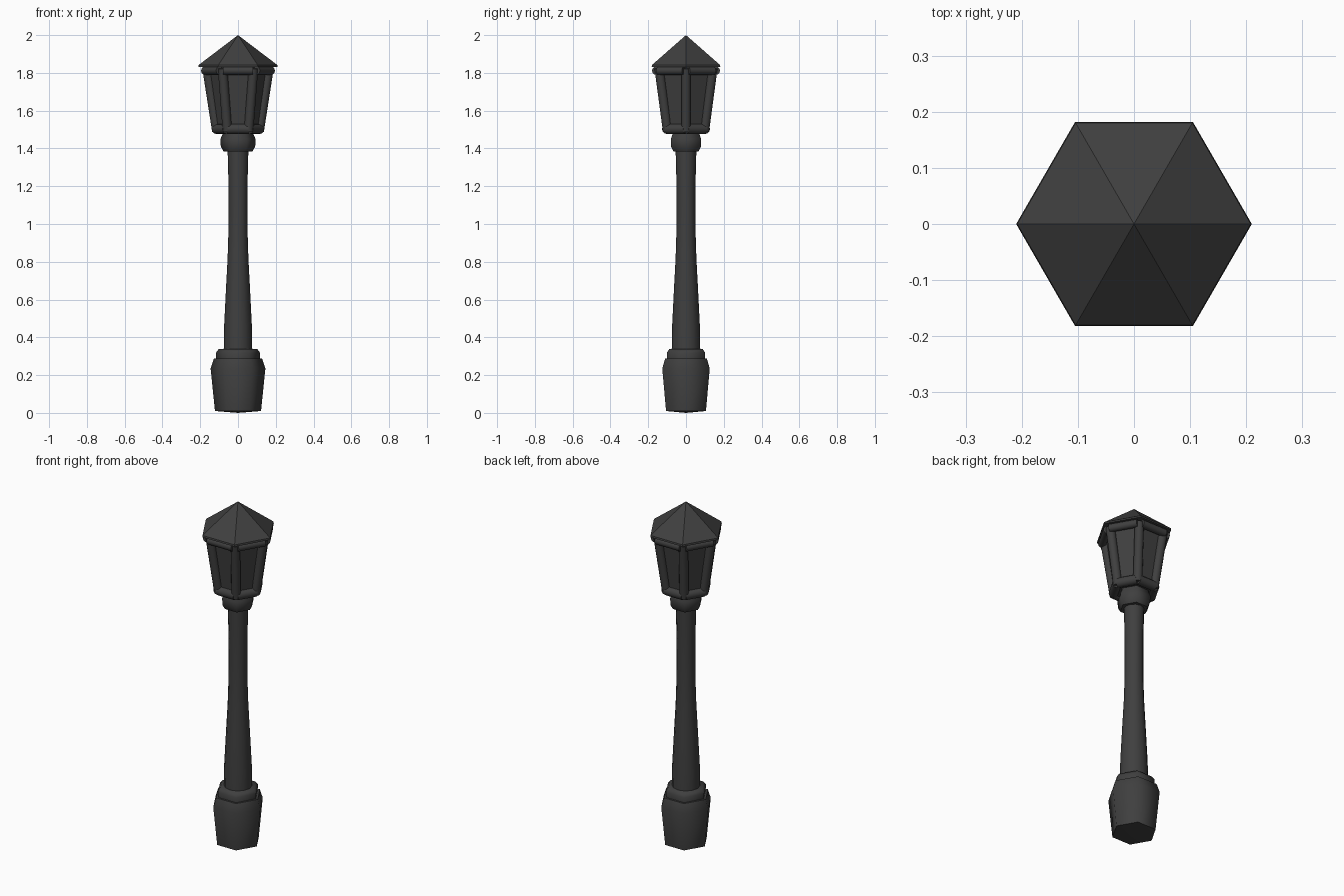
import bpy, bmesh, math
from mathutils import Vector

old = bpy.data.objects.get("Cube")
if old:
    bpy.data.objects.remove(old, do_unlink=True)

iron = bpy.data.materials.new("dark_iron")
iron.use_nodes = True
colour = (0.05, 0.05, 0.05, 1)
iron.diffuse_color = colour
iron.node_tree.nodes["Principled BSDF"].inputs["Base Color"].default_value = colour


def finish(name, bm, angle):
    """Turn a bmesh into a shaded object; angle 0 keeps it flat."""
    bmesh.ops.recalc_face_normals(bm, faces=bm.faces)
    mesh = bpy.data.meshes.new(name)
    bm.to_mesh(mesh)
    bm.free()
    mesh.materials.append(iron)
    obj = bpy.data.objects.new(name, mesh)
    bpy.context.collection.objects.link(obj)
    if angle:
        bpy.ops.object.select_all(action='DESELECT')
        obj.select_set(True)
        bpy.context.view_layer.objects.active = obj
        bpy.ops.object.shade_smooth_by_angle(angle=math.radians(angle))
    return obj


def turned(name, profile, sides=6, angle=62):
    """Revolve (radius, height) pairs with the first corner on +x."""
    bm = bmesh.new()
    rings = []
    for r, z in profile:
        if r == 0:
            rings.append([bm.verts.new((0, 0, z))] * sides)
        else:
            rings.append([bm.verts.new((r * math.cos(math.tau * i / sides),
                                        r * math.sin(math.tau * i / sides), z))
                          for i in range(sides)])
    for low, high in zip(rings, rings[1:]):
        for i in range(sides):
            j = (i + 1) % sides
            bm.faces.new(list(dict.fromkeys((low[i], low[j], high[j], high[i]))))
    for ring in (rings[0], rings[-1]):
        if ring[0] is not ring[1]:
            bm.faces.new(ring)
    return finish(name, bm, angle)


def rod(bm, start, end, radius):
    """Add a round bar between two points."""
    start, end = Vector(start), Vector(end)
    axis = end - start
    made = bmesh.ops.create_cone(bm, cap_ends=True, segments=12, radius1=radius,
                                 radius2=radius, depth=axis.length)
    turn = axis.to_track_quat('Z', 'Y').to_matrix()
    for v in made["verts"]:
        v.co = turn @ v.co + (start + end) / 2


def frame_ring(name, apothem, half, z, radius):
    """Six round bars along the sides of a hexagon."""
    bm = bmesh.new()
    for i in range(6):
        a = math.radians(30 + 60 * i)
        out = Vector((math.cos(a), math.sin(a), 0)) * apothem
        along = Vector((-math.sin(a), math.cos(a), 0)) * half
        up = Vector((0, 0, z))
        rod(bm, out - along + up, out + along + up, radius)
    return finish(name, bm, 40)


# Foot and its upper step
turned("base", [(0, 0), (0.122, 0.01), (0.145, 0.235), (0.128, 0.287), (0, 0.287)])
turned("base_step", [(0.115, 0.28), (0.117, 0.318), (0.103, 0.337), (0, 0.337)])

# Flared pole
turned("pole", [(0.076, 0.3), (0.074, 0.45), (0.064, 0.65), (0.055, 0.82),
                (0.05, 0.98), (0.05, 1.2), (0.055, 1.39)], sides=12)

# Collar under the lantern
turned("collar", [(0, 1.385), (0.077, 1.385), (0.091, 1.41), (0.093, 1.45),
                  (0.082, 1.475), (0.08, 1.5)])

# Lantern body and frame
turned("lantern_panes", [(0.115, 1.485), (0.16, 1.83)], angle=0)
frame_ring("lower_frame", 0.1, 0.056, 1.503, 0.027)
frame_ring("upper_frame", 0.158, 0.079, 1.812, 0.022)
bm = bmesh.new()
for i in range(6):
    a = math.radians(60 * i)
    c, s = math.cos(a), math.sin(a)
    rod(bm, (0.112 * c, 0.112 * s, 1.49), (0.164 * c, 0.164 * s, 1.825), 0.025)
finish("corner_posts", bm, 40)

# Pointed roof
turned("roof", [(0.21, 1.832), (0.208, 1.842), (0, 2.0)], angle=0)
